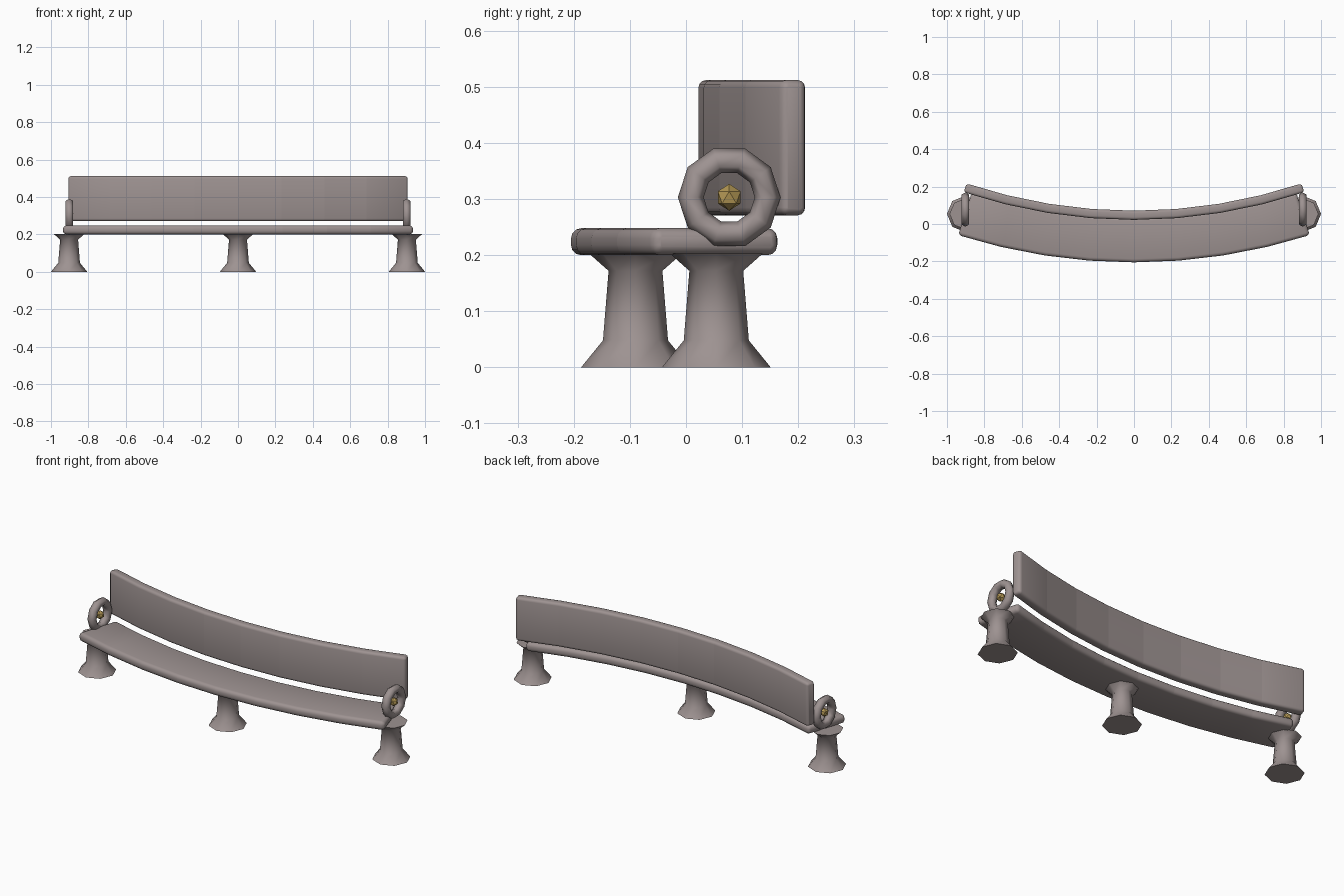
import bpy, bmesh, math
from mathutils import Matrix

if "Cube" in bpy.data.objects:
    bpy.data.objects.remove(bpy.data.objects["Cube"])

CY = 2.895  # centre of the arc the bench follows (x = 0, y = CY)

def material(name, rgb):
    m = bpy.data.materials.new(name)
    m.diffuse_color = (*rgb, 1)
    m.use_nodes = True
    m.node_tree.nodes["Principled BSDF"].inputs["Base Color"].default_value = m.diffuse_color
    return m

stone = material("warm grey stone", (0.34, 0.29, 0.285))
gold = material("dull gold", (0.45, 0.31, 0.09))

def finish(name, bm, mat, angle=50, hard=()):
    """Write the mesh, smooth below the angle, keep listed edges sharp."""
    bmesh.ops.recalc_face_normals(bm, faces=bm.faces)
    for f in bm.faces:
        f.smooth = True
    for e in bm.edges:
        e.smooth = e.calc_face_angle(0) < math.radians(angle)
    for e in hard:
        e.smooth = False
    me = bpy.data.meshes.new(name)
    bm.to_mesh(me)
    bm.free()
    me.materials.append(mat)
    ob = bpy.data.objects.new(name, me)
    bpy.context.collection.objects.link(ob)
    return ob

def rounded_rect(r0, r1, z0, z1, b, inset=0):
    """Cross-section (radius, height) with rounded corners."""
    pts = []
    corners = [(r1 - b, z1 - b), (r0 + b, z1 - b), (r0 + b, z0 + b), (r1 - b, z0 + b)]
    for k, (r, z) in enumerate(corners):
        for j in range(4):
            a = math.radians(90 * k + 30 * j)
            pts.append((r + (b - inset) * math.cos(a), z + (b - inset) * math.sin(a)))
    return pts

def curved_slab(name, r0, r1, z0, z1, b, theta, segments=8):
    """Sweep the section along the arc in straight segments, with rounded ends."""
    bm = bmesh.new()
    db = b / r1
    stations = [(-theta, 0.8 * b), (-theta + 0.3 * db, 0.3 * b), (-theta + db, 0)]
    step = 2 * theta / segments
    stations += [(-theta + i * step, 0) for i in range(1, segments)]
    stations += [(theta - db, 0), (theta - 0.3 * db, 0.3 * b), (theta, 0.8 * b)]
    rings = []
    for a, inset in stations:
        rings.append([bm.verts.new((r * math.sin(a), CY - r * math.cos(a), z))
                      for r, z in rounded_rect(r0, r1, z0, z1, b, inset)])
    n = len(rings[0])
    for p, q in zip(rings, rings[1:]):
        for i in range(n):
            j = (i + 1) % n
            bm.faces.new((p[i], p[j], q[j], q[i]))
    bm.faces.new(rings[0])
    bm.faces.new(rings[-1])
    # crisp joints between the slabs
    hard = [bm.edges.get((r[i], r[(i + 1) % n])) for r in rings[3:-3] for i in range(n)]
    return finish(name, bm, stone, 50, hard)

def pedestal(name, x, y):
    """Eight-sided turned leg with flared foot and head."""
    bm = bmesh.new()
    profile = [(0.097, 0), (0.058, 0.048), (0.048, 0.172), (0.083, 0.203)]
    rings = [[bm.verts.new((x + r * math.cos(k * math.pi / 4),
                            y + r * math.sin(k * math.pi / 4), z)) for k in range(8)]
             for r, z in profile]
    for p, q in zip(rings, rings[1:]):
        for i in range(8):
            j = (i + 1) % 8
            bm.faces.new((p[i], p[j], q[j], q[i]))
    bm.faces.new(rings[0])
    bm.faces.new(rings[-1])
    finish(name, bm, stone, 52)

def arm_ring(name, x, y, z, major=0.0685, minor=0.023, n=10, m=6):
    """Upright ring facing sideways."""
    bm = bmesh.new()
    grid = []
    for i in range(n):
        a = 2 * math.pi * i / n
        row = []
        for k in range(m):
            t = 2 * math.pi * k / m
            r = major + minor * math.cos(t)
            row.append(bm.verts.new((x + minor * math.sin(t),
                                     y + r * math.cos(a), z + r * math.sin(a))))
        grid.append(row)
    for i in range(n):
        for k in range(m):
            p, q = grid[i], grid[(i + 1) % n]
            l = (k + 1) % m
            bm.faces.new((p[k], p[l], q[l], q[k]))
    finish(name, bm, stone, 65)

# seat and backrest
curved_slab("seat", 2.862, 3.1, 0.2, 0.248, 0.018, 0.308)
curved_slab("backrest", 2.824, 2.873, 0.271, 0.512, 0.014, 0.3225)

# legs
pedestal("middle_leg", 0, -0.09)
for side, s in (("left", -1), ("right", 1)):
    pedestal(side + "_leg", s * 0.903, 0.054)
    # arm ring with a gold bead in its centre
    arm_ring(side + "_arm_ring", s * 0.902, 0.077, 0.303)
    bm = bmesh.new()
    bmesh.ops.create_icosphere(bm, subdivisions=1, radius=0.024,
                               matrix=Matrix.Translation((s * 0.902, 0.077, 0.303)))
    finish(side + "_bead", bm, gold, 30)
